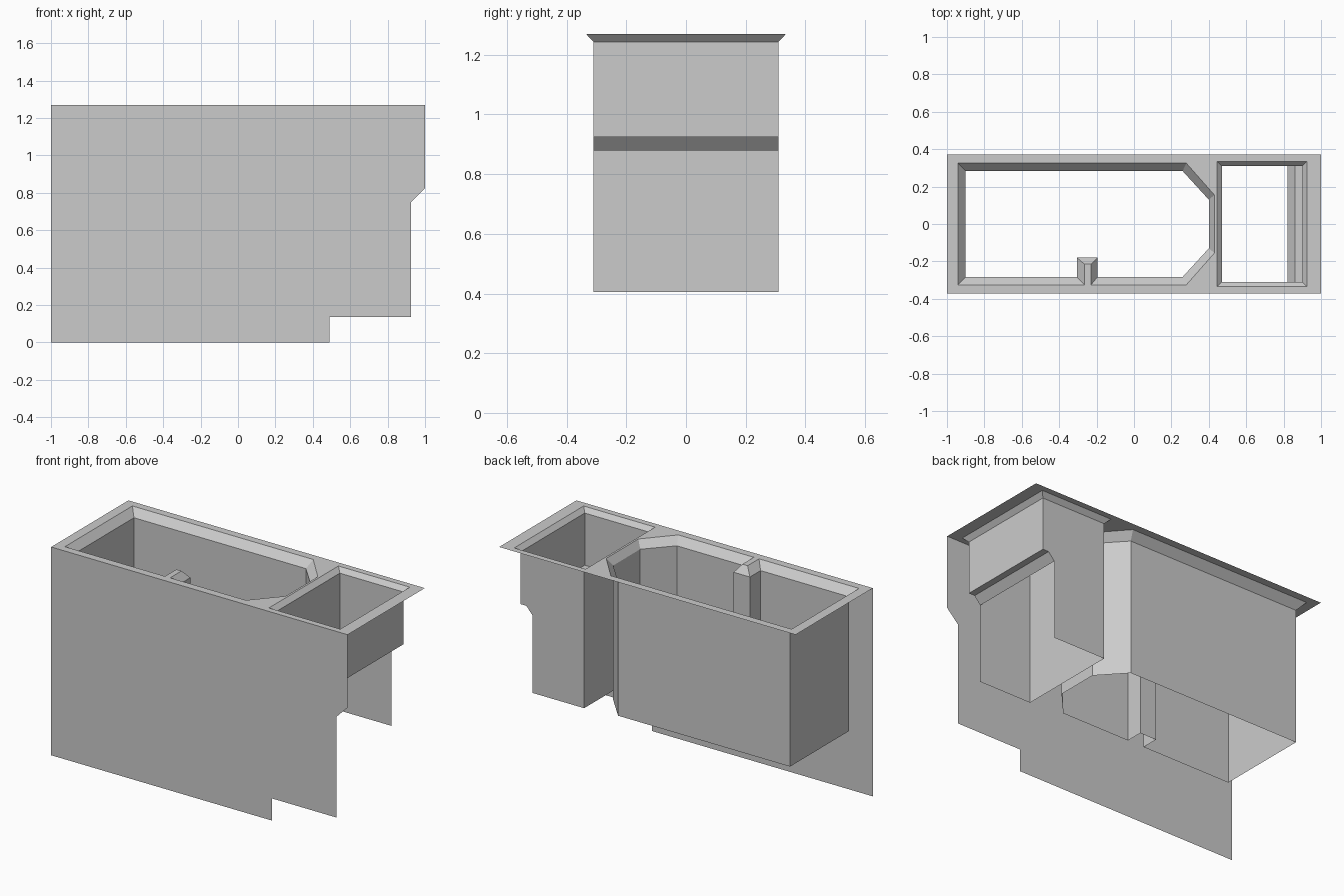
import bpy, bmesh

cube = bpy.data.objects.get("Cube")
if cube:
    bpy.data.objects.remove(cube, do_unlink=True)

grey = bpy.data.materials.new("plain_grey")
grey.use_nodes = True
colour = (0.6, 0.6, 0.6, 1)
grey.diffuse_color = colour
grey.node_tree.nodes["Principled BSDF"].inputs["Base Color"].default_value = colour

TOP, BOTTOM, DEPTH = 1.27, 0.405, 0.372


def finish(name, bm):
    mesh = bpy.data.meshes.new(name)
    bm.to_mesh(mesh)
    bm.free()
    mesh.materials.append(grey)
    obj = bpy.data.objects.new(name, mesh)
    bpy.context.collection.objects.link(obj)
    return obj


def at_height(outline, z):
    return [(x, y, z) for x, y in outline]


def ring(bm, points):
    return [bm.verts.new(p) for p in points]


def bridge(bm, upper, lower, closed=True):
    """Join two rows of points with quads."""
    n = len(upper)
    for i in range(n if closed else n - 1):
        j = (i + 1) % n
        bm.faces.new((upper[j], upper[i], lower[i], lower[j]))


def rectangle(x0, x1, y):
    return [(x0, -y), (x1, -y), (x1, y), (x0, y)]


def well_outline(left, y, corner_x, end_x, end_y, post_x0, post_x1, post_y):
    """Chamfered rectangle with a post notched into its front wall."""
    return [(left, -y), (post_x0, -y), (post_x0, post_y), (post_x1, post_y),
            (post_x1, -y), (corner_x, -y), (end_x, -end_y), (end_x, end_y),
            (corner_x, y), (left, y)]


well_rim = well_outline(-0.94, 0.325, 0.28, 0.43, 0.155, -0.265, -0.23, -0.215)
well_wall = well_outline(-0.90, 0.283, 0.26, 0.40, 0.13, -0.305, -0.195, -0.18)
bin_rim = rectangle(0.443, 0.925, 0.335)
bin_wall = rectangle(0.47, 0.90, 0.31)

# Top plate with two openings
bm = bmesh.new()
for outline in (rectangle(-1, 1, DEPTH), well_rim, bin_rim):
    loop = ring(bm, at_height(outline, TOP))
    for a, b in zip(loop, loop[1:] + loop[:1]):
        bm.edges.new((a, b))
bmesh.ops.triangle_fill(bm, edges=bm.edges[:], use_beauty=True,
                        use_dissolve=False, normal=(0, 0, 1))
for face in bm.faces:
    face.normal_update()
    if face.normal.z < 0:
        face.normal_flip()
bmesh.ops.dissolve_limit(bm, angle_limit=0.01, verts=bm.verts[:], edges=bm.edges[:])
finish("top_plate", bm)

# Large well: sloped rim and open-bottomed walls
bm = bmesh.new()
rows = [ring(bm, at_height(well_rim, TOP)),
        ring(bm, at_height(well_wall, TOP - 0.045)),
        ring(bm, at_height(well_wall, BOTTOM))]
for upper, lower in zip(rows, rows[1:]):
    bridge(bm, upper, lower)
finish("large_well", bm)

# Small bin rim
RIM = TOP - 0.027
bm = bmesh.new()
bridge(bm, ring(bm, at_height(bin_rim, TOP)), ring(bm, at_height(bin_wall, RIM)))
finish("small_bin_rim", bm)

# Small bin: stepped side profile, open at the bottom and lower left side
profile = [(0.90, RIM), (0.90, 0.925), (0.86, 0.925), (0.82, 0.88),
           (0.82, BOTTOM), (0.47, BOTTOM), (0.47, RIM)]
bm = bmesh.new()
front, back = [ring(bm, [(x, y, z) for x, z in profile]) for y in (-0.31, 0.31)]
bm.faces.new(front)
bm.faces.new(reversed(back))
bridge(bm, front[:4], back[:4], closed=False)
bridge(bm, front[5:], back[5:], closed=False)
finish("small_bin", bm)

# Front panel
panel = [(-1, 0), (0.49, 0), (0.49, 0.135), (0.925, 0.135), (0.925, 0.75),
         (1, 0.825), (1, TOP), (-1, TOP)]
bm = bmesh.new()
bm.faces.new(ring(bm, [(x, -DEPTH, z) for x, z in panel]))
finish("front_panel", bm)
